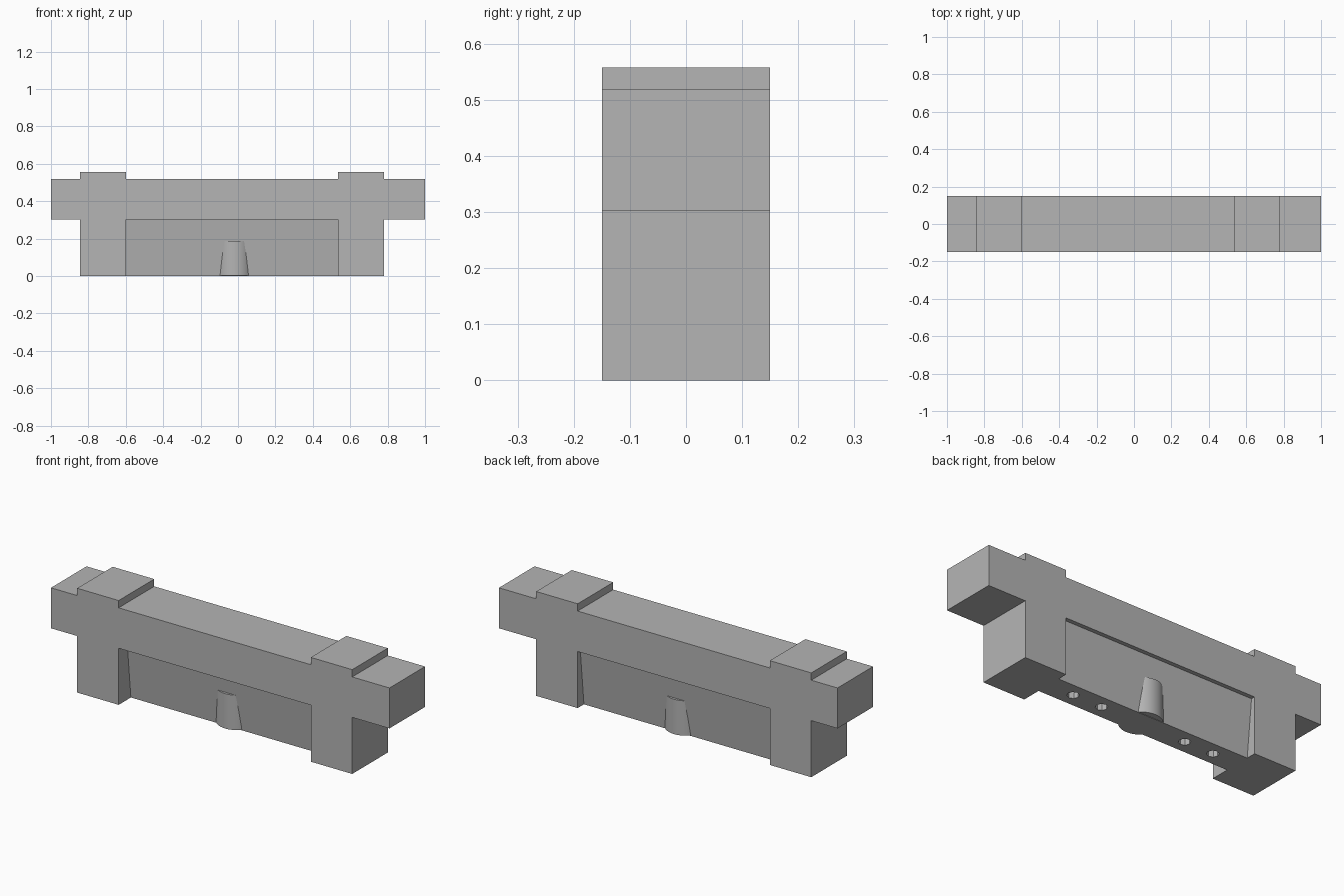
import bpy, bmesh, math
from mathutils import Vector

if "Cube" in bpy.data.objects:
    bpy.data.objects.remove(bpy.data.objects["Cube"])

grey = bpy.data.materials.new("light_grey")
grey.diffuse_color = (0.46, 0.46, 0.46, 1)
grey.use_nodes = True
grey.node_tree.nodes["Principled BSDF"].inputs["Base Color"].default_value = grey.diffuse_color


def prism(name, points, sweep):
    """Extrude a closed planar outline along a vector."""
    bm = bmesh.new()
    face = bm.faces.new([bm.verts.new(p) for p in points])
    new = bmesh.ops.extrude_face_region(bm, geom=[face])["geom"]
    bmesh.ops.translate(bm, vec=Vector(sweep),
                        verts=[v for v in new if isinstance(v, bmesh.types.BMVert)])
    bmesh.ops.recalc_face_normals(bm, faces=bm.faces)
    mesh = bpy.data.meshes.new(name)
    bm.to_mesh(mesh)
    bm.free()
    obj = bpy.data.objects.new(name, mesh)
    bpy.context.collection.objects.link(obj)
    mesh.materials.append(grey)
    return obj


def cylinder(name, x, y, z0, z1, r, sides):
    ring = [(x + r * math.cos(2 * math.pi * i / sides),
             y + r * math.sin(2 * math.pi * i / sides), z0) for i in range(sides)]
    return prism(name, ring, (0, 0, z1 - z0))


# Beam with two legs, end arms and raised pads
W = 0.15
L0, L1, R0, R1 = -0.845, -0.6, 0.535, 0.78
outline = [(L0, 0), (L1, 0), (L1, 0.302), (R0, 0.302), (R0, 0), (R1, 0),
           (R1, 0.302), (1, 0.302), (1, 0.518), (R1, 0.518), (R1, 0.557),
           (R0, 0.557), (R0, 0.518), (L1, 0.518), (L1, 0.557), (L0, 0.557),
           (L0, 0.518), (-1, 0.518), (-1, 0.302), (L0, 0.302)]
prism("beam_with_legs", [(x, -W, z) for x, z in outline], (0, 2 * W, 0))

# Web between the legs, narrowing toward the bottom
CY = 0.025
section = [(-0.072, 0), (0.072, 0), (0.103, 0.302), (-0.103, 0.302)]
web = prism("tapered_web", [(L1, CY + y, z) for y, z in section], (R0 - L1, 0, 0))

# Round boss standing proud of both web faces
boss = cylinder("centre_boss", -0.02, CY, 0.002, 0.188, 0.105, 48)
bpy.context.view_layer.objects.active = boss
boss.select_set(True)
bpy.ops.object.shade_smooth_by_angle(angle=math.radians(30))

# Blind dowel holes in the underside of the web
for i, dx in enumerate((-0.42, -0.25, 0.25, 0.42)):
    cutter = cylinder(f"hole_cutter_{i + 1}", -0.033 + dx, CY, -0.05, 0.15, 0.03, 8)
    cutter.hide_render = True
    cutter.hide_set(True)
    cut = web.modifiers.new(f"hole_{i + 1}", "BOOLEAN")
    cut.operation = "DIFFERENCE"
    cut.solver = "EXACT"
    cut.object = cutter
